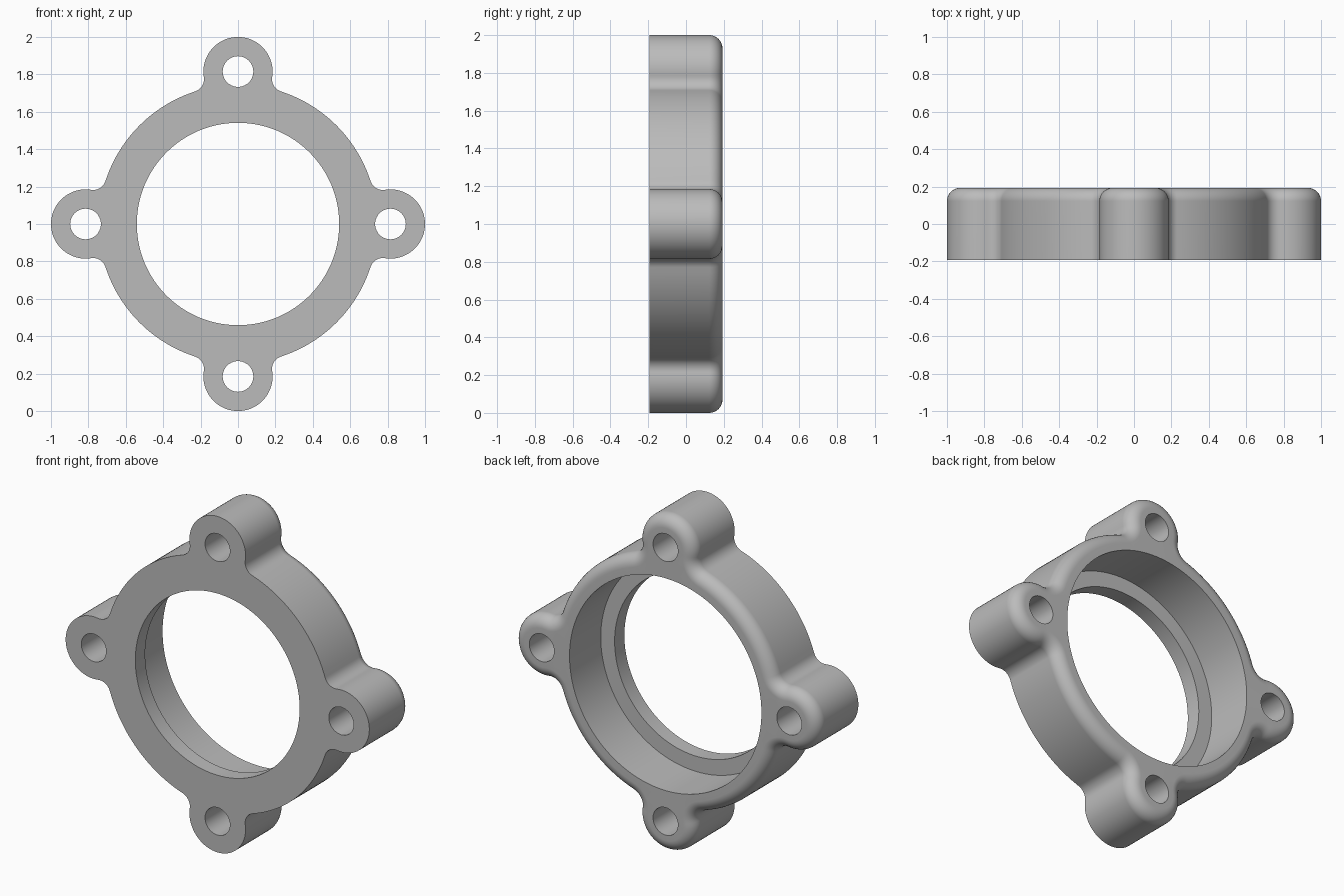
import bpy
import bmesh
from math import sin, cos, pi, atan2, sqrt, tau
from mathutils import Vector

RING_R = 0.745        # outer radius of the ring
LOBE_R = 0.185        # radius of each bolt lobe
LOBE_D = 0.815        # distance of the lobes from the middle
BLEND_R = 0.07        # blend between lobe and ring
HOLE_R = 0.082
BORE_R = 0.541
RECESS_R = 0.632      # wider bore open to the back
ROUND = 0.07          # rounded outer edge at the back
FRONT, BACK = -0.193, 0.193
LEDGE = FRONT + 0.092

cube = bpy.data.objects.get("Cube")
if cube:
    bpy.data.objects.remove(cube, do_unlink=True)


def arc(centre, radius, start, end, steps):
    """Points along an arc, leaving out the last one."""
    angles = [start + (end - start) * i / steps for i in range(steps)]
    return [centre + radius * Vector((cos(a), sin(a))) for a in angles]


def outline(inset):
    """Ring with four blended lobes, moved inward by inset."""
    far = RING_R + BLEND_R
    bz = (far**2 + LOBE_D**2 - (LOBE_R + BLEND_R)**2) / (2 * LOBE_D)
    bx = sqrt(far**2 - bz**2)
    turn = atan2(bx, bz)                      # ring angle of the blend centre
    lobe_turn = atan2(bz - LOBE_D, bx)        # lobe angle of the blend centre
    lobe = Vector((0, LOBE_D))
    right, left = Vector((bx, bz)), Vector((-bx, bz))
    quarter = arc(right, BLEND_R + inset, -pi / 2 - turn, -pi + lobe_turn, 10)
    quarter += arc(lobe, LOBE_R - inset, lobe_turn, pi - lobe_turn, 36)
    quarter += arc(left, BLEND_R + inset, -lobe_turn, -pi / 2 + turn, 10)
    quarter += arc(Vector((0, 0)), RING_R - inset, pi / 2 + turn, pi - turn, 24)
    points = []
    for k in range(4):
        c, s = cos(k * pi / 2), sin(k * pi / 2)
        points += [Vector((c * p.x - s * p.y, s * p.x + c * p.y)) for p in quarter]
    return points


bm = bmesh.new()


def add_loop(points, y):
    return [bm.verts.new((p.x, y, p.y + 1)) for p in points]


def bridge(a, b):
    for i in range(len(a)):
        j = (i + 1) % len(a)
        bm.faces.new((a[i], a[j], b[j], b[i]))


def fill(loops):
    """Flat face bounded by an outer loop and its holes."""
    edges = [bm.edges.get((l[i - 1], l[i])) for l in loops for i in range(len(l))]
    normal = (0, -1, 0) if loops[0][0].co.y < 0 else (0, 1, 0)
    bmesh.ops.triangle_fill(bm, edges=edges, use_beauty=True, normal=normal)


# Outer wall with the rounded back edge
steps = 8
walls = [add_loop(outline(0), FRONT)]
for i in range(steps + 1):
    a = pi / 2 * i / steps
    walls.append(add_loop(outline(ROUND * (1 - cos(a))), BACK - ROUND * (1 - sin(a))))
for a, b in zip(walls, walls[1:]):
    bridge(a, b)

# Stepped bore: narrow at the front, wide at the back
middle = Vector((0, 0))
bore = [add_loop(arc(middle, r, 0, tau, 128), y) for r, y in
        ((BORE_R, FRONT), (BORE_R, LEDGE), (RECESS_R, LEDGE), (RECESS_R, BACK))]
for a, b in zip(bore, bore[1:]):
    bridge(a, b)

# Bolt holes through the lobes
front_loops, back_loops = [walls[0], bore[0]], [walls[-1], bore[-1]]
for k in range(4):
    spot = LOBE_D * Vector((cos(k * pi / 2), sin(k * pi / 2)))
    ends = [add_loop(arc(spot, HOLE_R, 0, tau, 40), y) for y in (FRONT, BACK)]
    bridge(*ends)
    front_loops.append(ends[0])
    back_loops.append(ends[1])

# Flat front and back faces
fill(front_loops)
fill(back_loops)
bmesh.ops.recalc_face_normals(bm, faces=bm.faces)

mesh = bpy.data.meshes.new("flange_ring")
bm.to_mesh(mesh)
bm.free()
flange = bpy.data.objects.new("flange_ring", mesh)
bpy.context.collection.objects.link(flange)

# Plain grey metal
grey = bpy.data.materials.new("grey_metal")
grey.use_nodes = True
colour = (0.5, 0.5, 0.5, 1)
grey.diffuse_color = colour
grey.node_tree.nodes["Principled BSDF"].inputs["Base Color"].default_value = colour
mesh.materials.append(grey)

# Smooth curved walls, crisp rims
bpy.ops.object.select_all(action="DESELECT")
flange.select_set(True)
bpy.context.view_layer.objects.active = flange
bpy.ops.object.shade_smooth_by_angle(angle=pi / 6)
weighted = flange.modifiers.new("even_shading", "WEIGHTED_NORMAL")
weighted.keep_sharp = True
